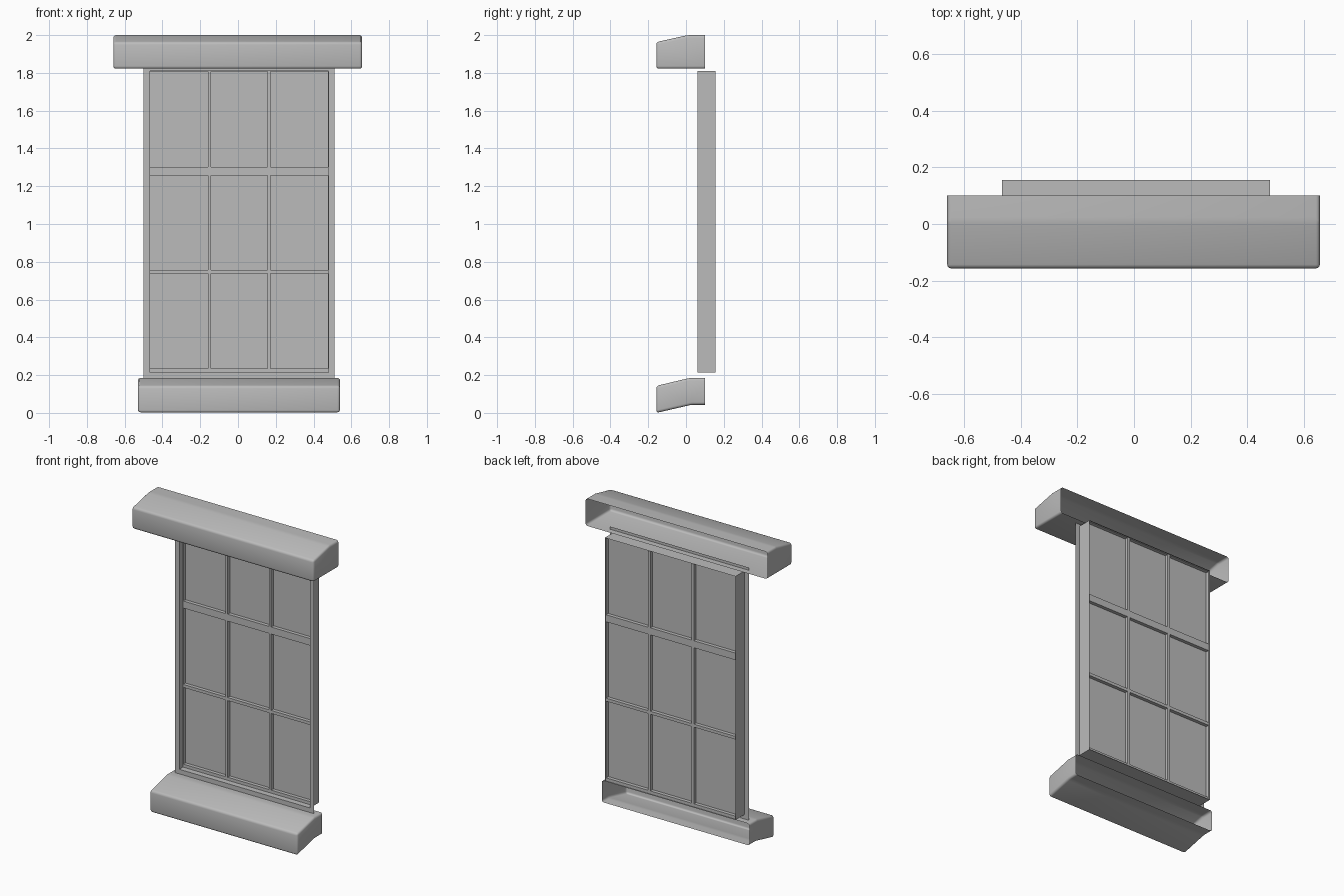
import bpy, bmesh, math

cube = bpy.data.objects.get("Cube")
if cube:
    bpy.data.objects.remove(cube, do_unlink=True)

grey = bpy.data.materials.new("plain_grey")
grey.use_nodes = True
colour = (0.5, 0.5, 0.5, 1)
grey.diffuse_color = colour
grey.node_tree.nodes["Principled BSDF"].inputs["Base Color"].default_value = colour

BACK = 0.10                      # open rear of the two ledges
LEFT, RIGHT = -0.467, 0.48       # casing extents
BOTTOM, TOP = 0.215, 1.81


def finish(name, bm, smooth=False):
    mesh = bpy.data.meshes.new(name)
    bm.to_mesh(mesh)
    bm.free()
    mesh.materials.append(grey)
    obj = bpy.data.objects.new(name, mesh)
    bpy.context.collection.objects.link(obj)
    if smooth:
        bpy.ops.object.select_all(action="DESELECT")
        obj.select_set(True)
        bpy.context.view_layer.objects.active = obj
        bpy.ops.object.shade_smooth_by_angle(angle=math.radians(40))
    return obj


def ledge(name, x0, x1, profile):
    """Extruded profile with rounded front and ends, hollow from behind."""
    bm = bmesh.new()
    face = bm.faces.new([bm.verts.new((x0, y, z)) for y, z in profile])
    side = bmesh.ops.extrude_face_region(bm, geom=[face])["geom"]
    for v in side:
        if isinstance(v, bmesh.types.BMVert):
            v.co.x = x1
    bmesh.ops.recalc_face_normals(bm, faces=bm.faces)

    def at_back(item):
        return all(v.co.y > BACK - 0.001 for v in item.verts)

    bmesh.ops.delete(bm, geom=[f for f in bm.faces if at_back(f)], context="FACES")
    bmesh.ops.bevel(bm, geom=[e for e in bm.edges if not at_back(e)],
                    offset=0.014, segments=3, profile=0.5, affect="EDGES")
    finish(name, bm, True)


# Lintel and sill
ledge("lintel", -0.66, 0.657, [(-0.157, 1.822), (-0.157, 1.963), (0.01, 2.0),
                               (BACK, 2.0), (BACK, 1.822)])
ledge("sill", -0.53, 0.54, [(-0.157, 0.0), (-0.157, 0.143), (0.02, 0.185),
                            (BACK, 0.185), (BACK, 0.043), (0.03, 0.043)])


# Casing: flat front flange with thin walls running back
def rectangle(bm, x0, x1, z0, z1, y):
    return [bm.verts.new((x, y, z)) for x, z in ((x0, z0), (x1, z0), (x1, z1), (x0, z1))]


bm = bmesh.new()
loops = [rectangle(bm, -0.5, 0.51, 0.185, 1.84, 0.06),
         rectangle(bm, LEFT, RIGHT, BOTTOM, TOP, 0.06),
         rectangle(bm, LEFT, RIGHT, BOTTOM, TOP, 0.155)]
for a, b in zip(loops, loops[1:]):
    for i in range(4):
        j = (i + 1) % 4
        bm.faces.new((a[i], a[j], b[j], b[i]))
finish("casing", bm)


# Glazing grid: each opening slopes from the bar face down to its pane
columns = [(-0.465, -0.16), (-0.143, 0.155), (0.172, 0.477)]
rows = [(0.235, 0.737), (0.757, 1.257), (1.303, 1.807)]


def glazing(name, bar_y, pane_y):
    xs = [LEFT] + [x for pair in columns for x in pair] + [RIGHT]
    zs = [BOTTOM] + [z for pair in rows for z in pair] + [TOP]
    bm = bmesh.new()
    grid = [[bm.verts.new((x, bar_y, z)) for z in zs] for x in xs]
    panes = []
    for i in range(len(xs) - 1):
        for j in range(len(zs) - 1):
            quad = [grid[i][j], grid[i + 1][j], grid[i + 1][j + 1], grid[i][j + 1]]
            if pane_y < bar_y:
                quad.reverse()
            face = bm.faces.new(quad)
            if i % 2 and j % 2:
                panes.append(face)
    bmesh.ops.inset_individual(bm, faces=panes, thickness=0.012)
    for v in {v for f in panes for v in f.verts}:
        v.co.y = pane_y
    finish(name, bm)


glazing("front_glazing", 0.098, 0.121)
glazing("rear_glazing", 0.146, 0.123)
